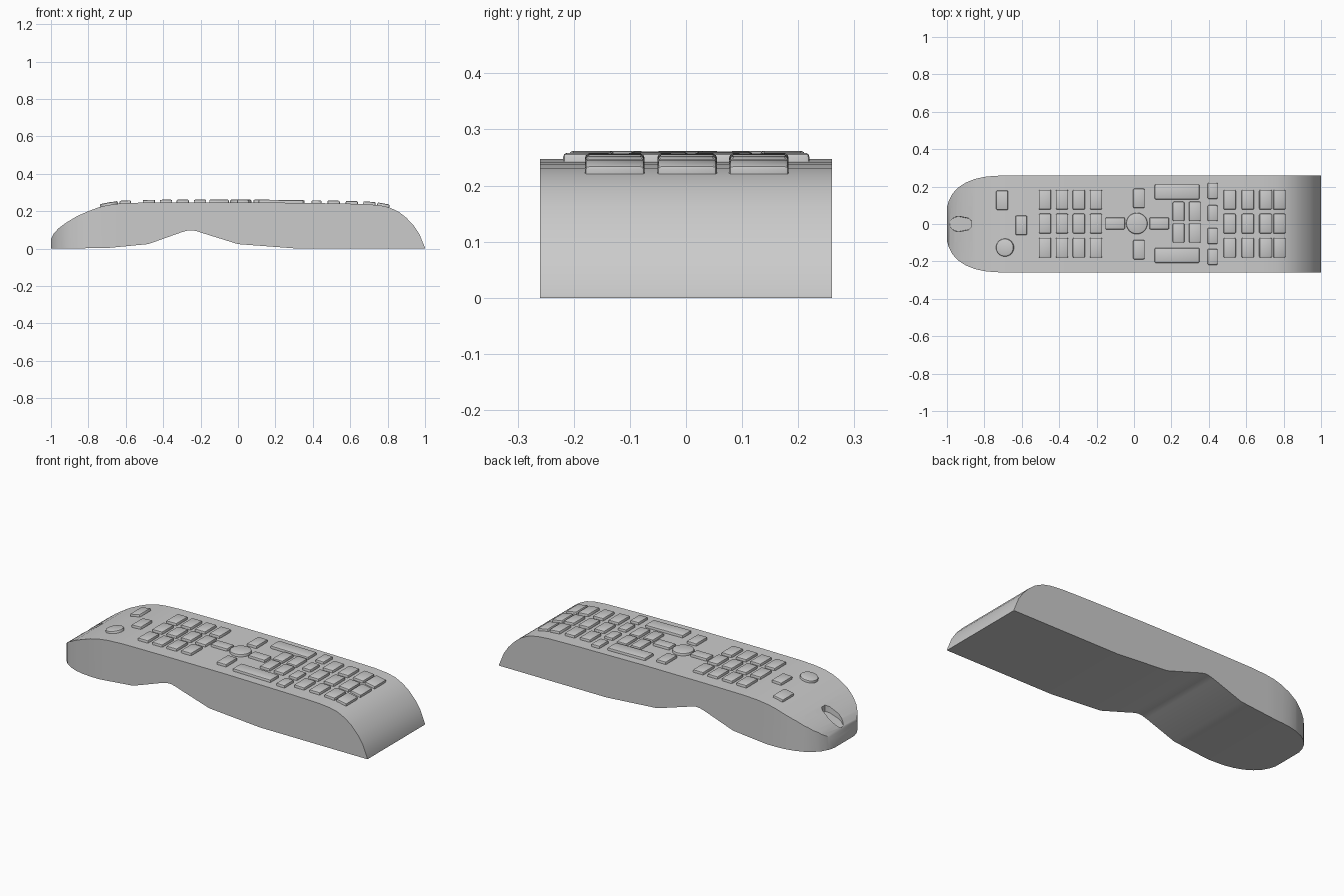
import bpy, bmesh, math

if "Cube" in bpy.data.objects:
    bpy.data.objects.remove(bpy.data.objects["Cube"])

# Side and plan curves of the case: (x, value)
TOP = [(-1, .05), (-.985, .08), (-.96, .108), (-.92, .138), (-.86, .174), (-.8, .2), (-.75, .219),
       (-.7, .232), (-.64, .24), (-.55, .245), (-.3, .247), (.1, .247), (.5, .242), (.68, .238),
       (.76, .231), (.81, .22), (.86, .196), (.9, .165), (.94, .122), (.97, .077), (1, .004)]
BOTTOM = [(-1, 0), (-.7, .003), (-.48, .024), (-.3, .088), (-.27, .096), (-.245, .098),
          (-.22, .093), (-.18, .08), (0, .024), (.32, 0), (1, 0)]
WIDTH = [(-1, .09), (-.99, .125), (-.97, .163), (-.94, .195), (-.9, .221), (-.85, .241),
         (-.8, .252), (-.75, .257), (-.68, .26), (1, .26)]


def at(curve, x):
    for (x0, v0), (x1, v1) in zip(curve, curve[1:]):
        if x <= x1:
            return v0 + (v1 - v0) * (x - x0) / (x1 - x0)
    return curve[-1][1]


def make(name, bm):
    bmesh.ops.recalc_face_normals(bm, faces=bm.faces)
    me = bpy.data.meshes.new(name)
    bm.to_mesh(me)
    bm.free()
    ob = bpy.data.objects.new(name, me)
    bpy.context.collection.objects.link(ob)
    return ob


def apply_smooth(ob, angle=32):
    bpy.ops.object.select_all(action='DESELECT')
    ob.select_set(True)
    bpy.context.view_layer.objects.active = ob
    for m in list(ob.modifiers):
        bpy.ops.object.modifier_apply(modifier=m.name)
    bpy.ops.object.shade_smooth_by_angle(angle=math.radians(angle))


# Case: lofted rectangular sections along x
bm = bmesh.new()
rings = []
for x in sorted({p[0] for c in (TOP, BOTTOM, WIDTH) for p in c}):
    w, t, b = at(WIDTH, x), at(TOP, x), at(BOTTOM, x)
    rings.append([bm.verts.new(c) for c in ((x, -w, b), (x, w, b), (x, w, t), (x, -w, t))])
for r, s in zip(rings, rings[1:]):
    for i in range(4):
        j = (i + 1) % 4
        bm.faces.new((r[i], r[j], s[j], s[i]))
bm.faces.new(rings[0])
bm.faces.new(rings[-1])
case = make("case", bm)

# Emitter recess near the rounded end
bm = bmesh.new()
outline = [(-.935 + .05 * math.cos(a), .05 * math.sin(a))
           for a in [math.pi * (.5 + i / 12) for i in range(13)]]
outline += [(-.885, -.037), (-.868, -.018), (-.868, .018), (-.885, .037)]
floor = [bm.verts.new((x, y * .8, .075 + .5 * (x + .985))) for x, y in outline]
rim = [bm.verts.new((x, y, .3)) for x, y in outline]
n = len(outline)
for i in range(n):
    bm.faces.new((floor[i], floor[(i + 1) % n], rim[(i + 1) % n], rim[i]))
bmesh.ops.triangulate(bm, faces=[bm.faces.new(floor)])
bm.faces.new(rim)
cutter = make("recess_cutter", bm)
cutter.hide_render = True
mod = case.modifiers.new("recess", 'BOOLEAN')
mod.operation, mod.solver, mod.object = 'DIFFERENCE', 'EXACT', cutter
apply_smooth(case)
bpy.data.objects.remove(cutter)


# Buttons sit on the case and follow its slope
def button(name, x, y, w, h, round_=False):
    bm = bmesh.new()
    depth = .04
    if round_:
        bmesh.ops.create_cone(bm, cap_ends=True, segments=32, radius1=w / 2, radius2=w / 2, depth=depth)
    else:
        bmesh.ops.create_cube(bm, size=1)
        bmesh.ops.scale(bm, vec=(w, h, depth), verts=bm.verts)
    ob = make(name, bm)
    za, zb = at(TOP, x - w / 2), at(TOP, x + w / 2)
    ob.location = (x, y, (za + zb) / 2 + .015 - depth / 2)
    ob.rotation_euler.y = -math.atan2(zb - za, w)
    bev = ob.modifiers.new("bevel", 'BEVEL')
    bev.width, bev.segments, bev.limit_method = .007, 2, 'ANGLE'
    apply_smooth(ob, 40)


# Two keypads, three rows each
for label, xs in (("channel_key", (-.476, -.385, -.295, -.203)), ("number_key", (.511, .608, .702, .775))):
    for x in xs:
        for y in (-.127, .002, .13):
            button(label, x, y, .066, .106)
# Single column of small keys
for y in (-.176, -.064, .058, .177):
    button("small_key", .42, y, .054, .086)
# Block of four keys
for x in (.238, .325):
    for y in (-.048, .067):
        button("block_key", x, y, .063, .104)
# Long bars
for y in (-.168, .172):
    button("long_bar", .23, y, .24, .08)
# Navigation cluster
button("centre_button", .015, .003, .114, .114, True)
for x in (-.101, .135):
    button("side_arrow", x, .003, .105, .064)
for y in (-.137, .137):
    button("end_arrow", .026, y, .062, .104)
# Upper keys
button("power_button", -.688, -.126, .096, .096, True)
button("source_key", -.703, .127, .064, .104)
button("mode_key", -.602, -.007, .062, .104)
